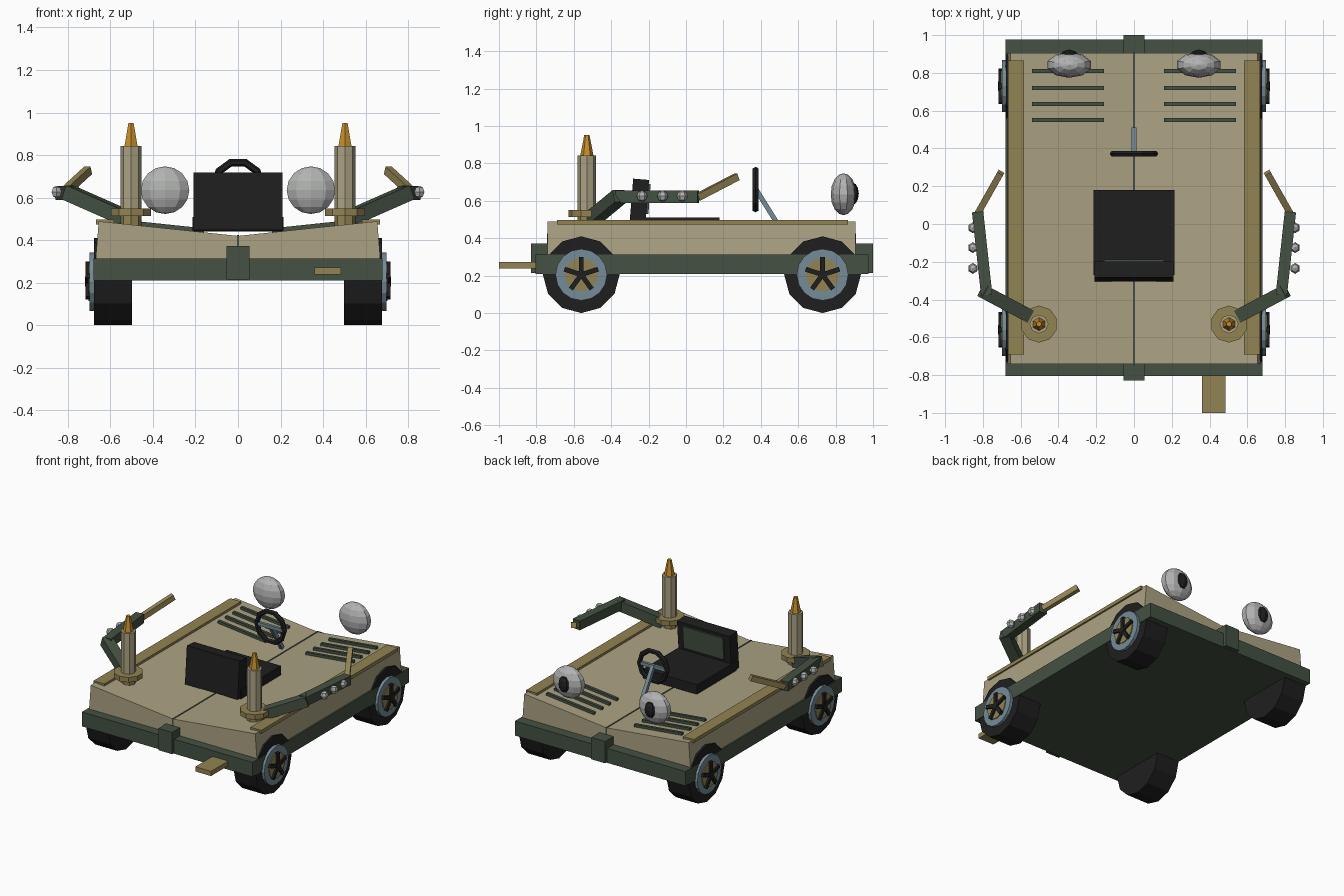
import bpy, math
from mathutils import Vector, Matrix

if "Cube" in bpy.data.objects:
    bpy.data.objects.remove(bpy.data.objects["Cube"])


def mat(name, r, g, b):
    m = bpy.data.materials.new(name)
    m.diffuse_color = tuple((c / 255) ** 2.2 for c in (r, g, b)) + (1,)
    m.use_nodes = True
    m.node_tree.nodes["Principled BSDF"].inputs["Base Color"].default_value = m.diffuse_color
    return m


SAND = mat("sand", 170, 161, 130)
OCHRE = mat("ochre", 145, 130, 84)
GREEN = mat("dark_green", 70, 82, 68)
BLACK = mat("black", 36, 36, 36)
STEEL = mat("blue_steel", 116, 138, 150)
GREY = mat("light_grey", 176, 178, 176)
AMBER = mat("amber", 196, 140, 48)


def finish(name, m):
    o = bpy.context.object
    o.name = name
    o.data.materials.append(m)
    return o


def box(name, x, y, z, m):
    """Box from (min, max) ranges."""
    bpy.ops.mesh.primitive_cube_add(size=1)
    o = finish(name, m)
    o.location = [(a + b) / 2 for a, b in (x, y, z)]
    o.scale = [b - a for a, b in (x, y, z)]
    return o


def beam(name, p, q, w, h, m):
    """Square bar from p to q; w is its level width, h its height."""
    p, q = Vector(p), Vector(q)
    bpy.ops.mesh.primitive_cube_add(size=1)
    o = finish(name, m)
    d = (q - p).normalized()
    side = d.cross(Vector((0, 0, 1))).normalized()
    rot = Matrix((side, d, side.cross(d))).transposed()
    o.matrix_world = (Matrix.Translation((p + q) / 2) @ rot.to_4x4()
                      @ Matrix.Diagonal((w, (q - p).length, h, 1)))
    return o


def tube(name, loc, r1, r2, depth, n, m, axis='Z'):
    bpy.ops.mesh.primitive_cone_add(vertices=n, radius1=r1, radius2=r2, depth=depth, location=loc)
    o = finish(name, m)
    if axis == 'X':
        o.rotation_euler = (0, math.pi / 2, 0)
    return o


def ball(name, loc, size, seg, rings, m):
    bpy.ops.mesh.primitive_uv_sphere_add(segments=seg, ring_count=rings, radius=1, location=loc)
    o = finish(name, m)
    o.scale = size
    return o


def deck(x):
    """Height of the shallow V-shaped deck."""
    return 0.42 + 0.105 * abs(x)


# Body: V-topped cross-section extruded along y
section = [(-0.67, 0.3), (0.67, 0.3), (0.655, deck(0.655)), (0, deck(0)), (-0.655, deck(0.655))]
n = len(section)
verts = [(x, y, z) for y in (-0.74, 0.905) for x, z in section]
faces = [(i, (i + 1) % n, (i + 1) % n + n, i + n) for i in range(n)]
faces += [(0, 4, 3), (0, 3, 1), (1, 3, 2), (5, 8, 9), (5, 6, 8), (6, 7, 8)]
me = bpy.data.meshes.new("body")
me.from_pydata(verts, [], faces)
me.materials.append(SAND)
bpy.context.collection.objects.link(bpy.data.objects.new("body", me))

# Chassis, seam, bumper blocks, tail plate
box("chassis", (-0.68, 0.68), (-0.805, 0.977), (0.21, 0.314), GREEN)
box("centre_seam", (-0.005, 0.005), (-0.743, 0.908), (0.3, 0.424), GREEN)
box("rear_block", (-0.055, 0.055), (-0.828, -0.74), (0.215, 0.372), GREEN)
box("front_block", (-0.055, 0.055), (0.905, 1.0), (0.215, 0.372), GREEN)
box("tail_plate", (0.36, 0.485), (-1.0, -0.79), (0.238, 0.272), OCHRE)

# Seat
box("seat_cushion", (-0.215, 0.215), (-0.27, 0.18), (0.44, 0.51), BLACK)
beam("seat_back", (0, -0.262, 0.445), (0, -0.24, 0.715), 0.42, 0.085, BLACK)
beam("seat_panel", (0, -0.211, 0.53), (0, -0.199, 0.69), 0.32, 0.02, GREEN)

# Steering wheel and column
bpy.ops.mesh.primitive_torus_add(major_radius=0.11, minor_radius=0.018, major_segments=10,
                                 minor_segments=6, location=(0, 0.372, 0.66),
                                 rotation=(math.pi / 2, 0, 0))
finish("steering_wheel", BLACK)
beam("steering_column", (0, 0.5, 0.46), (0, 0.375, 0.66), 0.026, 0.026, STEEL)
box("steering_spoke", (-0.1, 0.1), (0.362, 0.382), (0.648, 0.672), STEEL)

for s, side in ((-1, "left"), (1, "right")):
    # Wheels
    for y, end in ((-0.56, "rear"), (0.73, "front")):
        tag = f"{end}_{side}_"
        tube(tag + "tyre", (s * 0.588, y, 0.205), 0.205, 0.205, 0.178, 12, BLACK, 'X')
        tube(tag + "rim", (s * 0.68, y, 0.205), 0.138, 0.138, 0.036, 16, STEEL, 'X')
        tube(tag + "hub_plate", (s * 0.69, y, 0.205), 0.09, 0.09, 0.028, 12, OCHRE, 'X')
        tube(tag + "hub", (s * 0.705, y, 0.205), 0.025, 0.025, 0.028, 10, BLACK, 'X')
        for k in range(5):
            a = math.pi / 2 + k * math.tau / 5
            spoke = box(tag + "spoke", (-0.011, 0.011), (-0.013, 0.013), (0, 0.095), BLACK)
            spoke.rotation_euler = (a - math.pi / 2, 0, 0)
            spoke.location = (s * 0.706, y + 0.0475 * math.cos(a), 0.205 + 0.0475 * math.sin(a))

    # Side rail
    box(side + "_rail", (s * 0.625 - 0.043, s * 0.625 + 0.043), (-0.69, 0.865), (0.473, 0.498), OCHRE)

    # Hood louvres follow the deck slope
    for y in (0.55, 0.635, 0.72, 0.81):
        beam(side + "_louvre", (s * 0.16, y, deck(0.16) + 0.008), (s * 0.54, y, deck(0.54) + 0.008),
             0.02, 0.022, GREEN)

    # Headlights with dark lenses
    ball(side + "_headlight", (s * 0.343, 0.842, 0.635), (0.12, 0.068, 0.112), 10, 8, GREY)
    ball(side + "_lens", (s * 0.343, 0.89, 0.638), (0.047, 0.034, 0.06), 8, 6, BLACK)

    # Rear posts
    px, py = s * 0.503, -0.53
    tube(side + "_post_base", (px, py, 0.532), 0.098, 0.098, 0.036, 10, OCHRE)
    tube(side + "_post_foot", (px, py, 0.5), 0.05, 0.05, 0.08, 8, OCHRE)
    tube(side + "_post", (px, py, 0.69), 0.05, 0.05, 0.305, 8, SAND)
    tube(side + "_post_tip", (px, py, 0.895), 0.036, 0.014, 0.112, 6, AMBER)

    # Side arms: upper arm, forearm, blade and studs
    beam(side + "_upper_arm", (s * 0.53, -0.5, 0.505), (s * 0.802, -0.355, 0.625), 0.072, 0.07, GREEN)
    beam(side + "_forearm", (s * 0.78, -0.375, 0.622), (s * 0.828, 0.065, 0.622), 0.06, 0.066, GREEN)
    beam(side + "_blade", (s * 0.825, 0.06, 0.618), (s * 0.705, 0.272, 0.728), 0.035, 0.038, OCHRE)
    for y in (-0.02, -0.125, -0.235):
        ball(side + "_stud", (s * 0.853, y, 0.626), (0.027, 0.029, 0.03), 6, 4, GREY)
